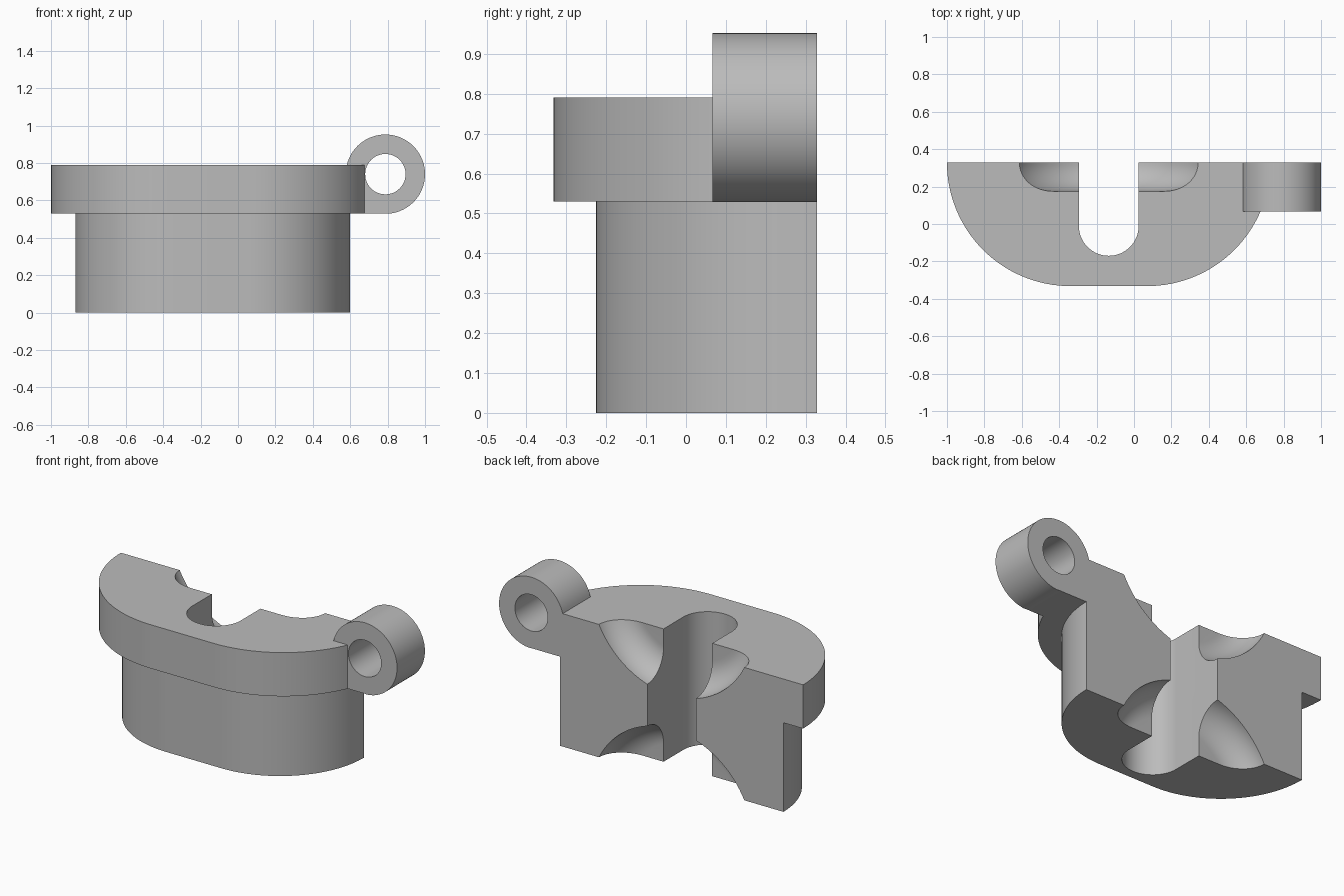
import bpy, bmesh
from math import sin, cos, pi, radians
from mathutils import Vector, Matrix

cube = bpy.data.objects.get("Cube")
if cube:
    bpy.data.objects.remove(cube, do_unlink=True)

CX = -0.135            # centre of the clamp body
BACK = 0.328           # flat mating face
TOP, STEP = 0.79, 0.53  # flange top and underside

grey = bpy.data.materials.new("plain grey")
grey.use_nodes = True
grey.diffuse_color = (0.5, 0.5, 0.5, 1)
grey.node_tree.nodes["Principled BSDF"].inputs["Base Color"].default_value = (0.5, 0.5, 0.5, 1)


def finish(name, bm):
    bmesh.ops.recalc_face_normals(bm, faces=bm.faces)
    mesh = bpy.data.meshes.new(name)
    bm.to_mesh(mesh)
    bm.free()
    mesh.materials.append(grey)
    ob = bpy.data.objects.new(name, mesh)
    bpy.context.collection.objects.link(ob)
    return ob


def arc(cx, cy, r, start, end, n):
    angles = [radians(start + (end - start) * i / n) for i in range(n + 1)]
    return [(cx + r * cos(a), cy + r * sin(a)) for a in angles]


def prism(name, points, low, high, axis="z"):
    """Extrude a 2D outline along z (outline in xy) or y (outline in xz)."""
    place = (lambda p: (p[0], p[1], low)) if axis == "z" else (lambda p: (p[0], low, p[1]))
    bm = bmesh.new()
    face = bm.faces.new([bm.verts.new(place(p)) for p in points])
    out = bmesh.ops.extrude_face_region(bm, geom=[face])
    shift = Vector((0, 0, high - low)) if axis == "z" else Vector((0, high - low, 0))
    bmesh.ops.translate(bm, vec=shift, verts=[v for v in out["geom"] if isinstance(v, bmesh.types.BMVert)])
    return finish(name, bm)


def rounded_half(name, half_straight, r, low, high):
    """Half of a long rounded plate, left a little deep behind the mating face."""
    pts = arc(CX - half_straight, BACK, r, 180, 270, 32)
    pts += arc(CX + half_straight, BACK, r, 270, 360, 32)
    deep = BACK + 0.2
    pts += [(CX + half_straight + r, deep), (CX - half_straight - r, deep)]
    return prism(name, pts, low, high)


def rounded_disc(name, z, r, depth):
    """Lathed disc with a quarter-round rim, turned about the y axis."""
    rim = arc(r - depth, 0, depth, 0, -90, 16)
    outline = [(0, 0.3), (r, 0.3)] + rim + [(0, -depth)]
    bm = bmesh.new()
    verts = [bm.verts.new((CX + x, BACK + y, z)) for x, y in outline]
    edges = [bm.edges.new(pair) for pair in zip(verts, verts[1:])]
    bmesh.ops.spin(bm, geom=verts + edges, cent=(CX, BACK, z), axis=(0, 1, 0),
                   angle=2 * pi, steps=96)
    bmesh.ops.remove_doubles(bm, verts=bm.verts, dist=1e-5)
    return finish(name, bm)


def combine(target, other, operation):
    mod = target.modifiers.new(operation.lower(), "BOOLEAN")
    mod.operation, mod.solver, mod.object = operation, "EXACT", other
    bpy.context.view_layer.objects.active = target
    bpy.ops.object.modifier_apply(modifier=mod.name)
    bpy.data.objects.remove(other, do_unlink=True)


# Body: wide flange on a narrower block
body = rounded_half("clamp_body", 0.205, 0.66, STEP, TOP)
block = rounded_half("lower_block", 0.182, 0.553, 0, STEP + 0.1)
combine(body, block, "UNION")

# Hinge ear: round lug with a square foot running into the flange
EX, EZ = 0.788, 0.74
lug = arc(EX, EZ, 0.212, -90, 180, 60) + [(0.62, STEP)]
lug[0] = (EX, STEP)
combine(body, prism("hinge_ear", lug, 0.066, BACK + 0.2, "y"), "UNION")

# Flat mating face
box = [(-2, BACK), (2, BACK), (2, 2), (-2, 2)]
combine(body, prism("back_cutter", box, -1, 2), "DIFFERENCE")

# Pin hole through the ear
hole = arc(EX, EZ, 0.108, 0, 360, 48)[:-1]
combine(body, prism("pin_hole_cutter", hole, 0, 1, "y"), "DIFFERENCE")

# Upright slot with a round end
slot = arc(CX, -0.01, 0.16, 180, 360, 32) + [(CX + 0.16, 1), (CX - 0.16, 1)]
combine(body, prism("slot_cutter", slot, -1, 2), "DIFFERENCE")

# Rounded recesses at the top and bottom of the mating face
for label, z in (("top", TOP + 0.24), ("bottom", -0.24)):
    combine(body, rounded_disc(label + "_recess_cutter", z, 0.535, 0.153), "DIFFERENCE")

# Smooth curved walls, keep sharp edges
bpy.ops.object.select_all(action="DESELECT")
body.select_set(True)
bpy.context.view_layer.objects.active = body
bpy.ops.object.shade_smooth_by_angle(angle=radians(30))
